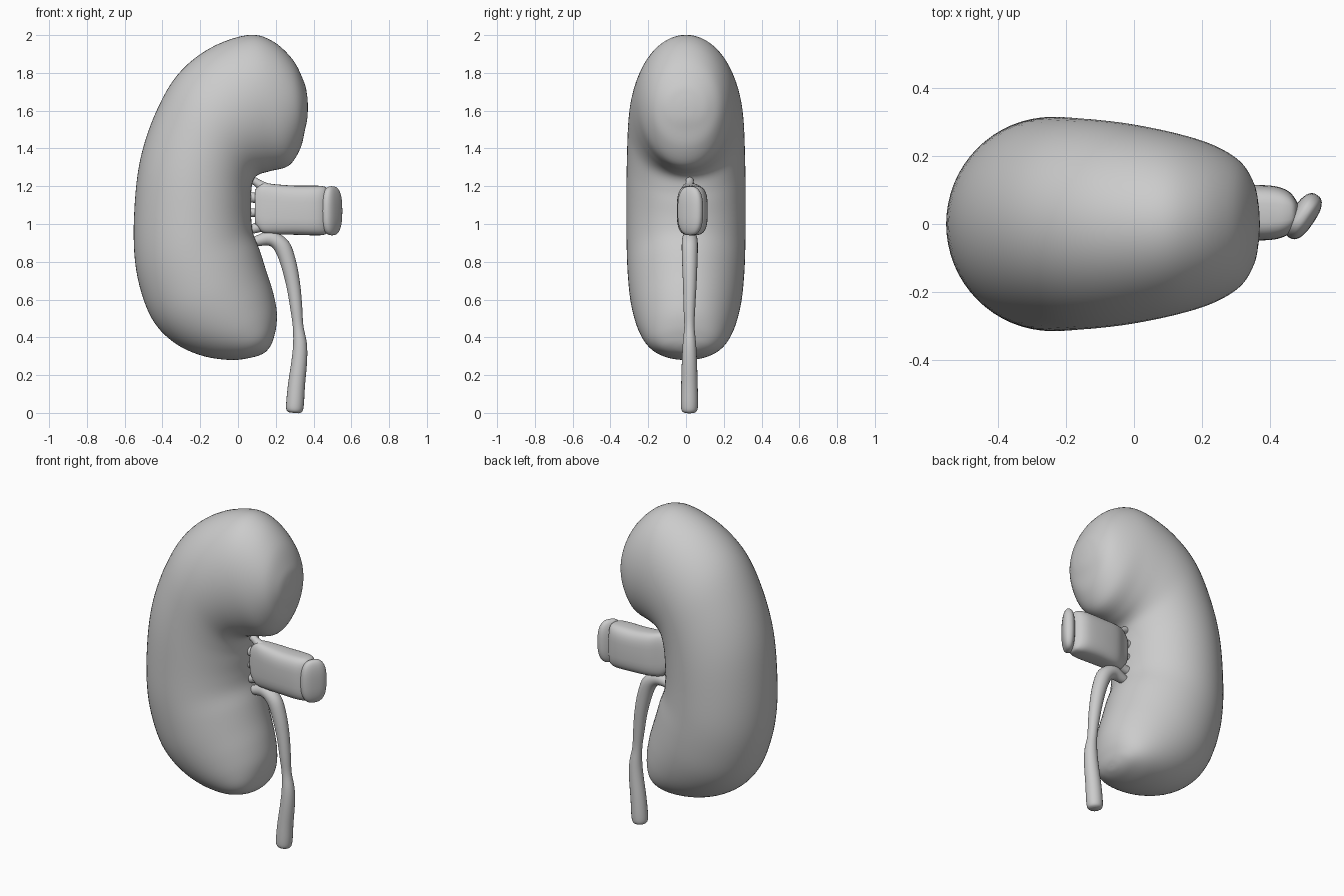
import bpy, bmesh, math
from mathutils import Vector, Matrix

if "Cube" in bpy.data.objects:
    bpy.data.objects.remove(bpy.data.objects["Cube"])


def catmull(a, b, c, d, t):
    return 0.5 * (2 * b + (c - a) * t + (2 * a - 5 * b + 4 * c - d) * t * t
                  + (3 * b - a - 3 * c + d) * t ** 3)


def spow(v, p):
    return math.copysign(abs(v) ** p, v)


def loft(name, rings, sides=48, steps=5, power=1.0):
    """Smooth skin through rings given as (centre, half axis u, half axis v)."""
    rings = [tuple(Vector(p) for p in r) for r in rings]
    n = len(rings)
    fine = []
    for i in range(n - 1):
        q = [rings[max(i - 1, 0)], rings[i], rings[i + 1], rings[min(i + 2, n - 1)]]
        for s in range(steps):
            fine.append([catmull(*(r[k] for r in q), s / steps) for k in range(3)])
    fine.append(rings[-1])
    bm = bmesh.new()
    loops = []
    for c, u, v in fine:
        loop = []
        for k in range(sides):
            a = 2 * math.pi * k / sides
            loop.append(bm.verts.new(c + u * spow(math.cos(a), power) + v * spow(math.sin(a), power)))
        loops.append(loop)
    for a, b in zip(loops, loops[1:]):
        for k in range(sides):
            j = (k + 1) % sides
            bm.faces.new((a[k], a[j], b[j], b[k]))
    bm.faces.new(loops[0])
    bm.faces.new(loops[-1])
    return finish(name, bm)


def finish(name, bm):
    bmesh.ops.recalc_face_normals(bm, faces=bm.faces)
    me = bpy.data.meshes.new(name)
    bm.to_mesh(me)
    bm.free()
    for p in me.polygons:
        p.use_smooth = True
    ob = bpy.data.objects.new(name, me)
    bpy.context.collection.objects.link(ob)
    return ob


def tube(name, pts, wide_y=1.0):
    """Round tube in the xz plane through (x, y, z, radius)."""
    rings = []
    for i, p in enumerate(pts):
        a, b = pts[max(i - 1, 0)], pts[min(i + 1, len(pts) - 1)]
        d = Vector((b[0] - a[0], 0, b[2] - a[2])).normalized()
        rings.append((p[:3], Vector((d.z, 0, -d.x)) * p[3], (0, p[3] * wide_y, 0)))
    return loft(name, rings, sides=20, steps=4)


# kidney body: outer x, z / inner x, z / half depth
body = [
    (.370, 1.625, .370, 1.615, .005), (.366, 1.68, .367, 1.56, .055),
    (.35, 1.75, .355, 1.50, .12), (.29, 1.87, .33, 1.40, .185),
    (.18, 1.97, .27, 1.31, .235), (.05, 2.0, .17, 1.28, .27),
    (-.15, 1.93, .11, 1.262, .295), (-.32, 1.79, .08, 1.23, .307),
    (-.44, 1.58, .07, 1.17, .312), (-.52, 1.33, .07, 1.11, .315),
    (-.55, 1.05, .07, 1.03, .315), (-.545, .80, .08, .95, .314),
    (-.50, .60, .115, .86, .308), (-.43, .46, .15, .75, .295),
    (-.32, .36, .185, .64, .27), (-.18, .30, .205, .54, .235),
    (-.03, .28, .203, .46, .19), (.08, .295, .19, .40, .13),
    (.135, .315, .178, .365, .06), (.160, .337, .163, .341, .005)]
loft("kidney_body", [(((a + c) / 2, 0, (b + d) / 2), ((a - c) / 2, 0, (b - d) / 2), (0, h, 0))
                     for a, b, c, d, h in body], sides=64)

# main vessel: x, bottom z, top z, centre y, half depth
vessel = [(.09, 1.0, 1.18, .02, .035), (.13, .955, 1.215, .02, .05), (.2, .945, 1.21, .03, .07),
          (.3, .943, 1.203, .033, .08), (.4, .94, 1.203, .033, .08), (.45, .942, 1.2, .033, .066),
          (.475, .955, 1.185, .033, .04), (.485, 1.0, 1.14, .033, .015)]
loft("main_vessel", [((x, y, (b + t) / 2), (0, 0, (t - b) / 2), (0, h, 0))
                     for x, b, t, y, h in vessel], sides=40, power=.6)

# slanted rounded cap at the vessel end
bm = bmesh.new()
bmesh.ops.create_uvsphere(bm, u_segments=32, v_segments=20, radius=1)
for v in bm.verts:
    v.co = Vector((.075 * spow(v.co.x, .75), .036 * spow(v.co.y, .8), .13 * spow(v.co.z, .75)))
bm.transform(Matrix.Translation((.497, .023, 1.07)) @ Matrix.Rotation(math.radians(56), 4, 'Z'))
finish("vessel_end", bm)

# short branches entering the hilum
for i, (z0, z1, r) in enumerate([(1.23, 1.18, .024), (1.14, 1.12, .032), (1.06, 1.07, .026),
                                 (.975, 1.0, .03)]):
    tube(f"hilum_branch_{i + 1}", [(.03, .02, z0, r), (.08, .02, z0, r * .85),
                                   (.12, .02, (z0 + z1) / 2, r), (.17, .02, z1, r * 1.3)])

# ureter
tube("ureter", [(.04, .02, .90, .02), (.10, .02, .91, .028), (.17, .02, .925, .04),
                (.23, .02, .885, .044), (.265, .02, .80, .042), (.292, .02, .68, .037),
                (.308, .018, .56, .032), (.318, .018, .46, .028), (.328, .018, .37, .036),
                (.325, .018, .28, .041), (.31, .018, .15, .045), (.302, .018, .05, .047),
                (.299, .018, .012, .042), (.298, .018, 0, .025)], wide_y=.97)
